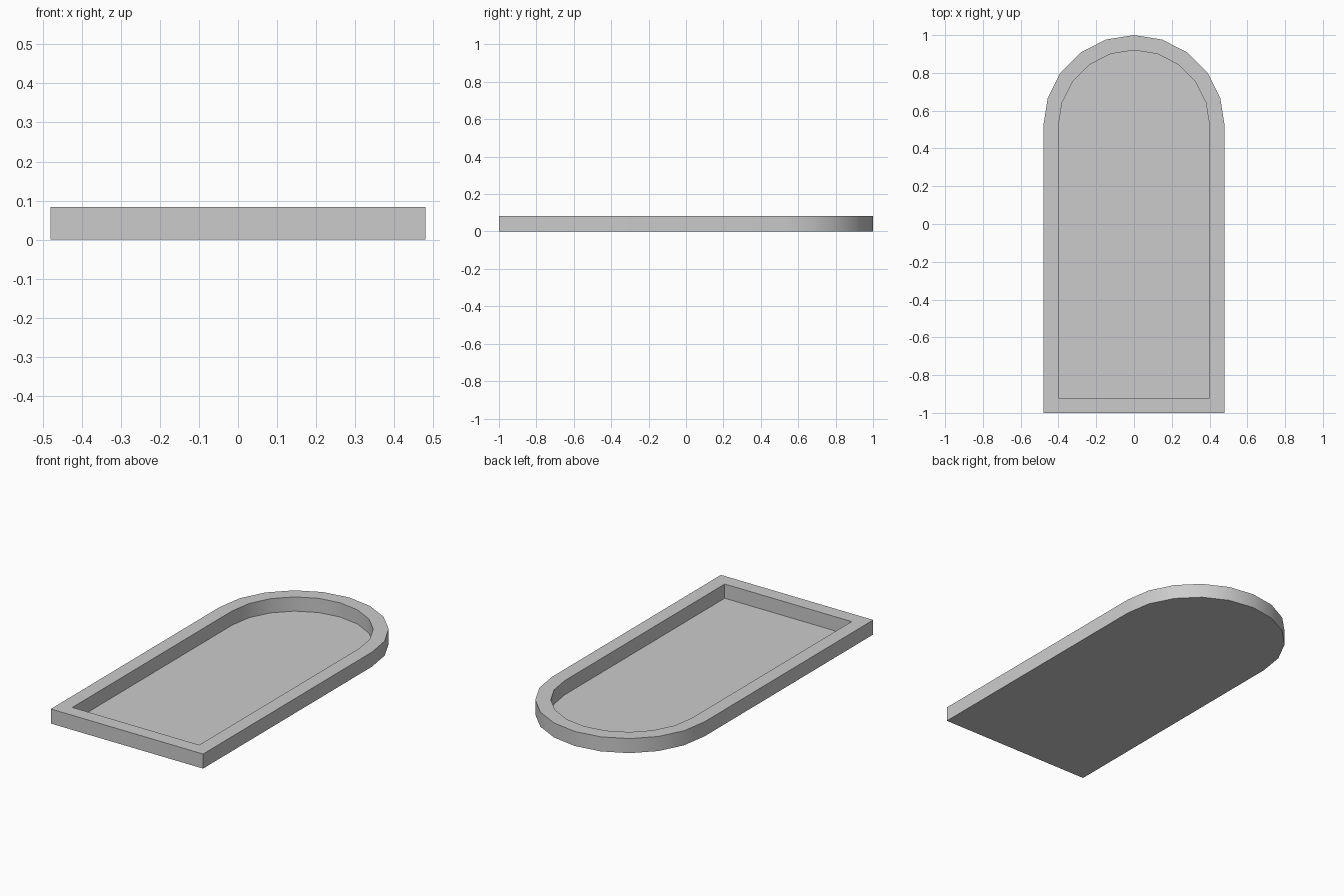
import bpy
import bmesh
import math

if "Cube" in bpy.data.objects:
    bpy.data.objects.remove(bpy.data.objects["Cube"])

HEIGHT = 0.083
FLOOR = 0.002
ARC_Y = 0.52       # centre of the rounded end
SEGMENTS = 10


def outline(bm, radius, front_y, z):
    """Arched outline: square front end, half-round back end."""
    pts = [(-radius, front_y), (radius, front_y)]
    for i in range(SEGMENTS + 1):
        a = math.pi * i / SEGMENTS
        pts.append((radius * math.cos(a), ARC_Y + radius * math.sin(a)))
    return [bm.verts.new((x, y, z)) for x, y in pts]


bm = bmesh.new()

# Cross-section loops: underside, outer top, inner top, recessed floor
loops = [
    outline(bm, 0.48, -1.0, 0.0),
    outline(bm, 0.48, -1.0, HEIGHT),
    outline(bm, 0.40, -0.92, HEIGHT),
    outline(bm, 0.40, -0.92, FLOOR),
]

# Outer wall, rim and inner wall
for low, high in zip(loops, loops[1:]):
    n = len(low)
    for i in range(n):
        j = (i + 1) % n
        bm.faces.new((low[i], low[j], high[j], high[i]))

# Underside and floor panels
bm.faces.new(list(reversed(loops[0])))
bm.faces.new(loops[-1])
bmesh.ops.recalc_face_normals(bm, faces=bm.faces[:])

mesh = bpy.data.meshes.new("arched_tray")
bm.to_mesh(mesh)
bm.free()
tray = bpy.data.objects.new("arched_tray", mesh)
bpy.context.collection.objects.link(tray)

# Smooth the rounded walls, keep the corners sharp
bpy.context.view_layer.objects.active = tray
tray.select_set(True)
bpy.ops.object.shade_smooth_by_angle(angle=math.radians(30))
